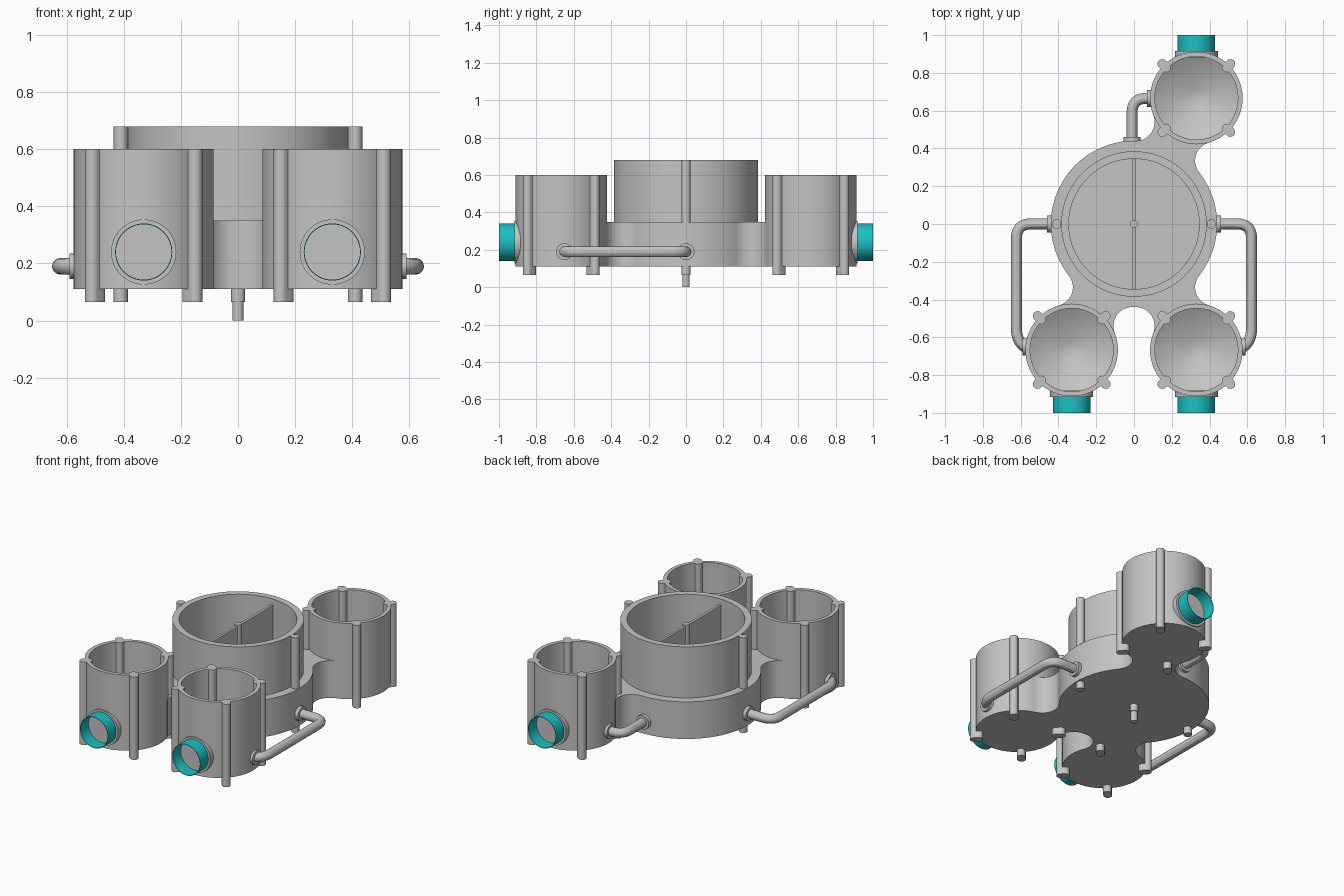
import bpy, bmesh, math
from mathutils import Vector, Matrix

cube = bpy.data.objects.get("Cube")
if cube:
    bpy.data.objects.remove(cube, do_unlink=True)


def material(name, color):
    m = bpy.data.materials.new(name)
    m.use_nodes = True
    m.diffuse_color = color
    m.node_tree.nodes["Principled BSDF"].inputs["Base Color"].default_value = color
    return m


GREY = material("light grey", (0.55, 0.55, 0.55, 1))
TEAL = material("teal", (0.01, 0.53, 0.54, 1))

BOTTOM, DECK = 0.11, 0.35          # base plate heights
MAIN_R, CUP_R = 0.44, 0.245        # outer radii
FILLET = 0.10                      # neck fillet radius
PIPE_Z = 0.19
X, Y, Z = Vector((1, 0, 0)), Vector((0, 1, 0)), Vector((0, 0, 1))


def finish(name, bm, mat):
    bmesh.ops.remove_doubles(bm, verts=bm.verts, dist=1e-5)
    bmesh.ops.recalc_face_normals(bm, faces=bm.faces)
    me = bpy.data.meshes.new(name)
    bm.to_mesh(me)
    bm.free()
    me.materials.append(mat)
    me.shade_smooth()
    me.set_sharp_from_angle(angle=math.radians(30))
    ob = bpy.data.objects.new(name, me)
    bpy.context.collection.objects.link(ob)
    return ob


def lathe(name, profile, at=(0, 0, 0), axis=Z, mat=GREY, closed=False, steps=64):
    """Turn (radius, height) points about an axis through a point."""
    bm = bmesh.new()
    vs = [bm.verts.new((r, 0, h)) for r, h in profile]
    pairs = list(zip(vs, vs[1:])) + ([(vs[-1], vs[0])] if closed else [])
    edges = [bm.edges.new(p) for p in pairs]
    bmesh.ops.spin(bm, geom=vs + edges, cent=(0, 0, 0), axis=Z,
                   angle=math.tau, steps=steps)
    turn = Z.rotation_difference(axis).to_matrix().to_4x4()
    bm.transform(Matrix.Translation(at) @ turn)
    return finish(name, bm, mat)


def rod(name, r, lo, hi, at=(0, 0, 0), axis=Z, steps=24):
    return lathe(name, [(0, lo), (r, lo), (r, hi), (0, hi)], at, axis, steps=steps)


def prism(name, outline, lo, hi):
    bm = bmesh.new()
    face = bm.faces.new([bm.verts.new((p[0], p[1], lo)) for p in outline])
    ext = bmesh.ops.extrude_face_region(bm, geom=[face])["geom"]
    top = [g for g in ext if isinstance(g, bmesh.types.BMVert)]
    bmesh.ops.translate(bm, verts=top, vec=(0, 0, hi - lo))
    return finish(name, bm, GREY)


def arc(center, r, a0, a1, n=14):
    """Points along the shorter way from angle a0 to a1."""
    d = (a1 - a0 + math.pi) % math.tau - math.pi
    return [center + r * Vector((math.cos(a0 + d * i / n), math.sin(a0 + d * i / n)))
            for i in range(n + 1)]


def angle_to(a, b):
    return math.atan2(b.y - a.y, b.x - a.x)


def neck(name, cup):
    """Web with concave sides, tangent to the main body and a cup."""
    main, d = Vector((0, 0)), cup.length
    u = cup.normalized()
    a = (d * d + (MAIN_R + FILLET) ** 2 - (CUP_R + FILLET) ** 2) / (2 * d)
    h = math.sqrt((MAIN_R + FILLET) ** 2 - a * a)
    c1, c2 = (a * u + s * h * Vector((-u.y, u.x)) for s in (1, -1))
    side1 = arc(c1, FILLET, angle_to(c1, main), angle_to(c1, cup))
    side2 = arc(c2, FILLET, angle_to(c2, cup), angle_to(c2, main))
    wall = arc(cup, CUP_R - 0.01, angle_to(cup, c1), angle_to(cup, c2))
    prism(name, side1 + wall + side2, BOTTOM, DECK)


def pipe(name, path, bend=0.075, r=0.029):
    """Round tube along a path with rounded corners."""
    p = [Vector((x, y, PIPE_Z)) for x, y in path]
    pts = [p[0]]
    for prev, cur, nxt in zip(p, p[1:], p[2:]):
        a = cur + (prev - cur).normalized() * min(bend, (prev - cur).length * 0.9)
        b = cur + (nxt - cur).normalized() * min(bend, (nxt - cur).length * 0.9)
        pts += [a.lerp(cur, t).lerp(cur.lerp(b, t), t) for t in (i / 10 for i in range(11))]
    pts.append(p[-1])
    cu = bpy.data.curves.new(name, "CURVE")
    cu.dimensions = "3D"
    cu.bevel_depth, cu.bevel_resolution, cu.use_fill_caps = r, 4, True
    sp = cu.splines.new("POLY")
    sp.points.add(len(pts) - 1)
    for q, v in zip(sp.points, pts):
        q.co = (*v, 1)
    tmp = bpy.data.objects.new(name + "_path", cu)
    bpy.context.collection.objects.link(tmp)
    dg = bpy.context.evaluated_depsgraph_get()
    me = bpy.data.meshes.new_from_object(tmp.evaluated_get(dg))
    bpy.data.objects.remove(tmp, do_unlink=True)
    bm = bmesh.new()
    bm.from_mesh(me)
    finish(name, bm, GREY)


# Main vessel with its wide base
FLOOR = 0.15
lathe("main_vessel", [(0, BOTTOM), (MAIN_R, BOTTOM), (MAIN_R, DECK), (0.385, DECK),
                      (0.385, 0.68), (0.345, 0.68), (0.345, FLOOR), (0, FLOOR)], steps=96)
t = 0.008
prism("divider", [(-t, -0.35), (t, -0.35), (t, 0.35), (-t, 0.35)], FLOOR - 0.01, 0.64)
rod("centre_shaft", 0.02, 0, 0.65)
rod("shaft_collar", 0.025, 0.065, BOTTOM + 0.01)
for i, (x, y) in enumerate([(-0.245, 0), (0.245, 0), (0, 0.265)]):
    rod(f"floor_disc_{i}", 0.036, FLOOR - 0.002, FLOOR + 0.004, (x, y, 0))
for s, side in ((1, "left"), (-1, "right")):
    rod(f"main_post_{side}", 0.025, 0.065, 0.68, (s * 0.41, 0, 0))

# Three small cups, each with neck, posts and outlet
for name, x, y in (("front_left", 0.33, -0.667), ("front_right", -0.33, -0.667),
                   ("back_left", 0.33, 0.667)):
    cup, out = Vector((x, y)), Y * math.copysign(1, y)
    lathe(f"{name}_cup", [(0, BOTTOM), (CUP_R, BOTTOM), (CUP_R, 0.6), (0.22, 0.6),
                          (0.22, 0.24), (0.045, 0.14), (0, 0.14)], (x, y, 0))
    neck(f"{name}_neck", cup)
    for k in range(4):
        # Oblong posts straddling the cup wall
        a = math.radians(45 + 90 * k)
        u = Vector((math.cos(a), math.sin(a)))
        outline = (arc(cup + u * 0.255, 0.025, a - math.pi / 2, a)
                   + arc(cup + u * 0.255, 0.025, a, a + math.pi / 2)[1:]
                   + arc(cup + u * 0.228, 0.025, a + math.pi / 2, a + math.pi)
                   + arc(cup + u * 0.228, 0.025, a + math.pi, a + 1.5 * math.pi)[1:])
        prism(f"{name}_post_{k}", outline, 0.065, 0.6)
    port = (x, y, 0.24)
    rod(f"{name}_port_collar", 0.114, 0.215, 0.25, port, out, steps=48)
    lathe(f"{name}_outlet", [(0.1, 0.245), (0.1, 0.333), (0.097, 0.333), (0.097, 0.245)],
          port, out, TEAL, closed=True, steps=48)

# Connecting pipes with flanges
for s, side in ((1, "left"), (-1, "right")):
    pipe(f"{side}_pipe", [(s * 0.42, 0), (s * 0.622, 0), (s * 0.622, -0.63), (s * 0.56, -0.66)])
    rod(f"{side}_pipe_main_flange", 0.045, 0.42, 0.46, (0, 0, PIPE_Z), X * s)
    rod(f"{side}_pipe_cup_flange", 0.045, 0.56, 0.59, (0, -0.65, PIPE_Z), X * s)
pipe("back_pipe", [(-0.01, 0.42), (-0.01, 0.665), (0.1, 0.665)])
rod("back_pipe_main_flange", 0.045, 0.42, 0.46, (-0.01, 0, PIPE_Z), Y)
rod("back_pipe_cup_flange", 0.045, 0.07, 0.1, (0, 0.665, PIPE_Z), X)
